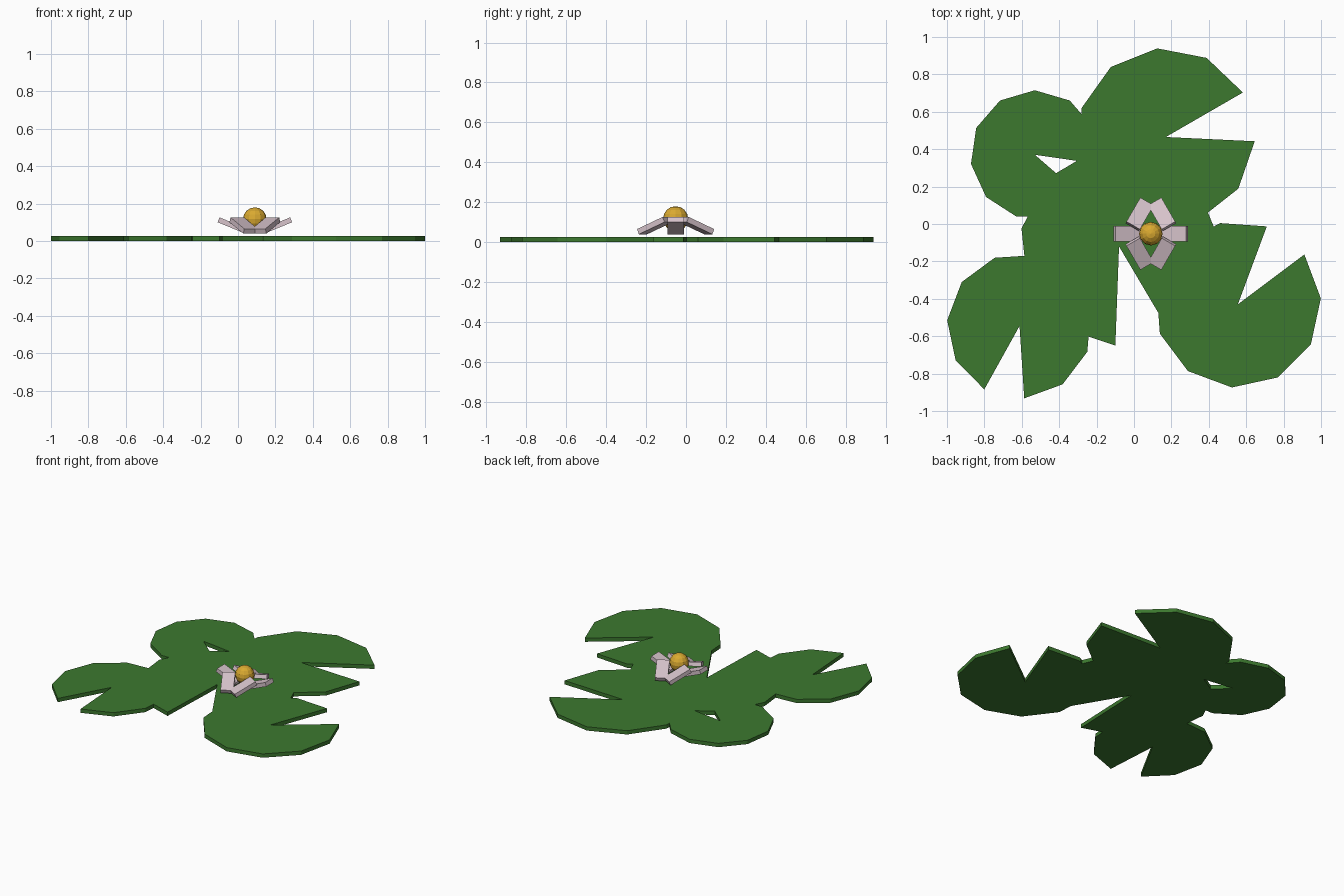
import bpy, bmesh, math
from mathutils import Matrix, Euler, Vector

if "Cube" in bpy.data.objects:
    bpy.data.objects.remove(bpy.data.objects["Cube"])


def material(name, rgb):
    m = bpy.data.materials.new(name)
    m.diffuse_color = (*rgb, 1)
    m.use_nodes = True
    m.node_tree.nodes["Principled BSDF"].inputs["Base Color"].default_value = m.diffuse_color
    return m


GREEN = material("leaf green", (0.045, 0.19, 0.028))
PINK = material("pale pink", (0.68, 0.55, 0.60))
GOLD = material("golden yellow", (0.70, 0.40, 0.03))


def make_object(name, bm, mat):
    bmesh.ops.recalc_face_normals(bm, faces=bm.faces)
    mesh = bpy.data.meshes.new(name)
    bm.to_mesh(mesh)
    bm.free()
    mesh.materials.append(mat)
    obj = bpy.data.objects.new(name, mesh)
    bpy.context.collection.objects.link(obj)
    return obj


# Lily pads: eleven-sided discs with one wedge left out
THICK = 0.027
SIDES = 11


def lily_pad(name, x, y, radius, start):
    bm = bmesh.new()
    pts = [(x, y)]
    for i in range(SIDES):
        a = math.radians(start + i * 360 / SIDES)
        pts.append((x + radius * math.cos(a), y + radius * math.sin(a)))
    low = [bm.verts.new((px, py, 0)) for px, py in pts]
    top = [bm.verts.new((px, py, THICK)) for px, py in pts]
    n = len(pts)
    for i in range(n):
        j = (i + 1) % n
        bm.faces.new((low[i], low[j], top[j], top[i]))
    for i in range(1, n - 1):
        bm.faces.new((top[0], top[i], top[i + 1]))
        bm.faces.new((low[0], low[i + 1], low[i]))
    make_object(name, bm, GREEN)


lily_pad("middle_pad", -0.08, -0.12, 0.53, 300.6)
lily_pad("back_pad", 0.17, 0.465, 0.476, 30)
lily_pad("back_left_pad", -0.53, 0.37, 0.345, -8.2)
lily_pad("front_left_pad", -0.612, -0.545, 0.388, 273.7)
lily_pad("front_right_pad", 0.555, -0.43, 0.445, 69.6)

# Flower: six slanted slab petals around a round heart
CX, CY = 0.09, -0.052
for k in range(6):
    a = k * math.pi / 3
    bm = bmesh.new()
    place = (Matrix.Translation((CX + 0.12 * math.cos(a), CY + 0.12 * math.sin(a), 0.083))
             @ Euler((0, -0.39, -a)).to_matrix().to_4x4()
             @ Matrix.Diagonal((0.16, 0.083, 0.028, 1)))
    bmesh.ops.create_cube(bm, size=1, matrix=place)
    make_object(f"petal_{k + 1}", bm, PINK)

bm = bmesh.new()
bmesh.ops.create_uvsphere(bm, u_segments=12, v_segments=8, radius=0.063,
                          matrix=Matrix.Translation((CX, CY, 0.117)))
make_object("flower_heart", bm, GOLD)
